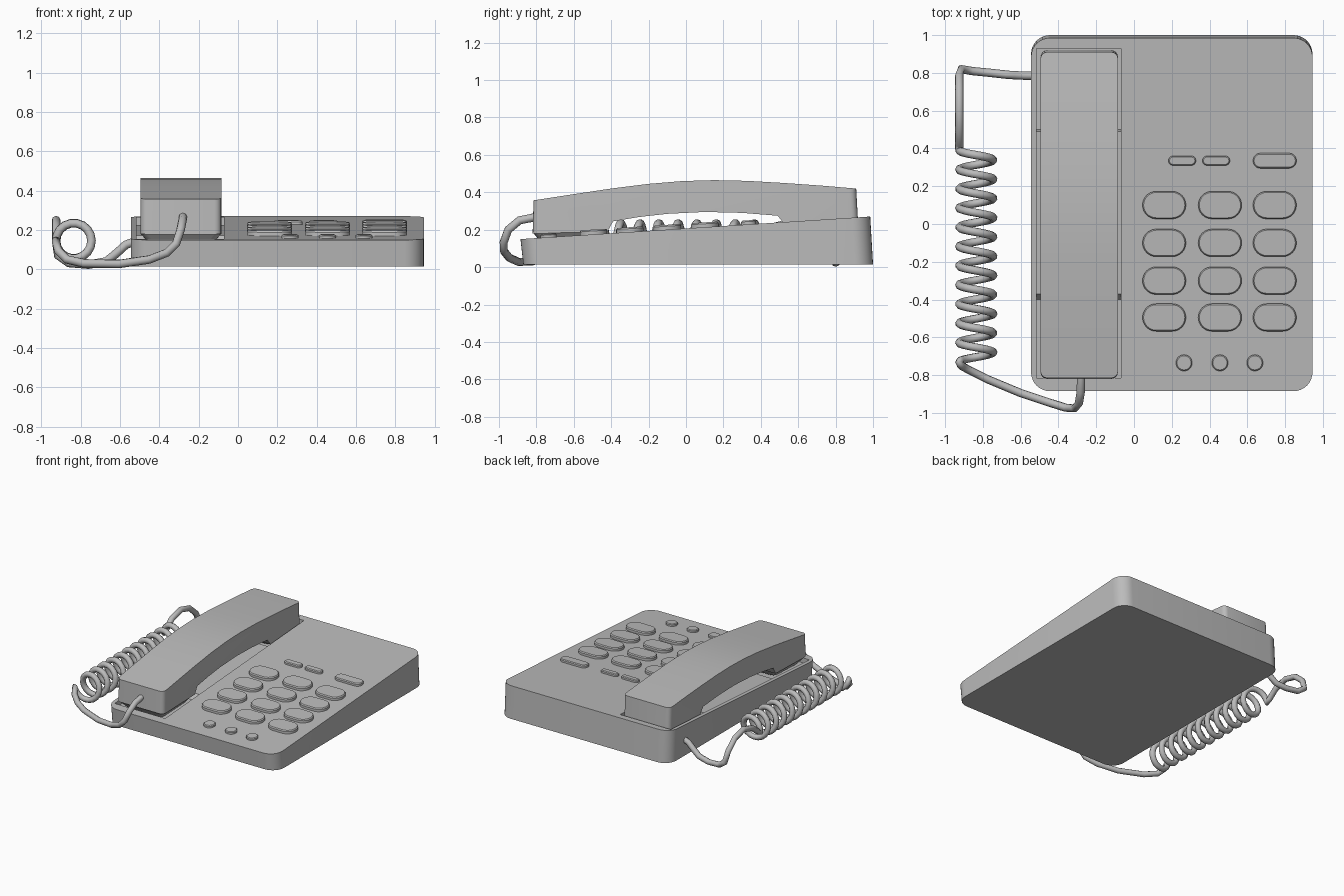
import bpy, bmesh
from math import sin, cos, pi, radians
from mathutils import Vector

if "Cube" in bpy.data.objects:
    bpy.data.objects.remove(bpy.data.objects["Cube"])

grey = bpy.data.materials.new("light grey plastic")
grey.use_nodes = True
grey.diffuse_color = (0.5, 0.5, 0.5, 1)
grey.node_tree.nodes["Principled BSDF"].inputs["Base Color"].default_value = grey.diffuse_color


def deck(y):
    """Height of the sloping top of the base."""
    return 0.15 + (y + 0.88) * 0.0645


def finish(name, bm, smooth=True):
    bmesh.ops.recalc_face_normals(bm, faces=bm.faces)
    mesh = bpy.data.meshes.new(name)
    bm.to_mesh(mesh)
    bm.free()
    mesh.materials.append(grey)
    ob = bpy.data.objects.new(name, mesh)
    bpy.context.collection.objects.link(ob)
    if smooth:
        bpy.ops.object.select_all(action='DESELECT')
        ob.select_set(True)
        bpy.context.view_layer.objects.active = ob
        bpy.ops.object.shade_smooth_by_angle(angle=radians(25))
    return ob


def rounded_rect(cx, cy, w, h, r, steps=8):
    pts = []
    for i, (sx, sy) in enumerate([(1, 1), (-1, 1), (-1, -1), (1, -1)]):
        for k in range(steps + 1):
            a = (i + k / steps) * pi / 2
            pts.append((cx + sx * (w / 2 - r) + r * cos(a),
                        cy + sy * (h / 2 - r) + r * sin(a)))
    return pts


def loft(name, rings):
    """Closed solid through rings with equal point counts."""
    bm = bmesh.new()
    loops = [[bm.verts.new(p) for p in ring] for ring in rings]
    n = len(loops[0])
    for lo, hi in zip(loops, loops[1:]):
        for i in range(n):
            j = (i + 1) % n
            bm.faces.new((lo[i], lo[j], hi[j], hi[i]))
    bm.faces.new(loops[0])
    bm.faces.new(loops[-1])
    bmesh.ops.remove_doubles(bm, verts=bm.verts, dist=0.0001)
    return finish(name, bm)


def side_profile(name, pts, x0, x1, round_ends=0):
    """Extrude a (y, z) profile across x, optionally rounding the upright end edges."""
    bm = bmesh.new()
    a = [bm.verts.new((x0, y, z)) for y, z in pts]
    face = bm.faces.new(a)
    new = bmesh.ops.extrude_face_region(bm, geom=[face])["geom"]
    bmesh.ops.translate(bm, vec=(x1 - x0, 0, 0),
                        verts=[v for v in new if isinstance(v, bmesh.types.BMVert)])
    if round_ends:
        ends = (min(p[0] for p in pts), max(p[0] for p in pts))
        edges = [e for e in bm.edges
                 if abs(e.verts[0].co.x - e.verts[1].co.x) < 0.001
                 and any(all(abs(v.co.y - y) < 0.015 for v in e.verts) for y in ends)]
        bmesh.ops.bevel(bm, geom=edges, offset=round_ends, segments=4,
                        profile=0.5, affect='EDGES')
    return finish(name, bm, smooth=round_ends > 0)


# Base with sloping top, leaning slightly forward
outline = rounded_rect(0.2, 0.065, 1.49, 1.87, 0.1)
base = loft("base", [[(x, y, 0.015) for x, y in outline],
                     [(x, y - 0.015, deck(y - 0.015)) for x, y in outline]])

# Handset cradle cut into the base
cradle = [(-0.815, 0.5), (-0.815, 0.115), (-0.4, 0.13), (-0.37, deck(-0.37) - 0.012),
          (0.49, deck(0.49) - 0.012), (0.5, 0.185), (0.93, 0.2), (0.93, 0.5)]
cutter = side_profile("cradle_cutter", cradle, -0.515, -0.07)
cutter.hide_render = True
bpy.ops.object.select_all(action='DESELECT')
base.select_set(True)
bpy.context.view_layer.objects.active = base
cut = base.modifiers.new("cradle", 'BOOLEAN')
cut.operation = 'DIFFERENCE'
cut.solver = 'EXACT'
cut.object = cutter
bpy.ops.object.modifier_apply(modifier=cut.name)
bpy.data.objects.remove(cutter)

# Handset: arched grip with two end blocks
handset = [(-0.82, 0.18), (-0.815, 0.357), (-0.6, 0.39), (-0.4, 0.42), (-0.2, 0.445),
           (-0.02, 0.46), (0.15, 0.465), (0.33, 0.461), (0.52, 0.45), (0.72, 0.436),
           (0.91, 0.42), (0.92, 0.24), (0.53, 0.225), (0.49, 0.275), (0.3, 0.29),
           (0.1, 0.295), (-0.1, 0.285), (-0.25, 0.268), (-0.39, 0.245), (-0.42, 0.19)]
side_profile("handset", handset, -0.495, -0.085, round_ends=0.035)


# Tapered mouthpiece and earpiece pads under the handset
def pad(name, y0, y1, z_top, z_low):
    rings = []
    for inset, z in ((0.04, z_low), (0.002, z_top), (0.002, z_top + 0.04)):
        ring = rounded_rect(-0.29, (y0 + y1) / 2, 0.41 - 2 * inset,
                            y1 - y0 - 2 * inset, 0.035, 4)
        rings.append([(x, y, z + 0.04 * (y - y0)) for x, y in ring])
    loft(name, rings)


pad("mouthpiece", -0.815, -0.42, 0.178, 0.13)
pad("earpiece", 0.53, 0.915, 0.225, 0.195)


# Keys follow the slope of the base
def key(name, x, y, w, h, rise):
    rings = []
    for inset, lift in ((0, -0.02), (0, rise * 0.7), (0.006, rise)):
        ring = rounded_rect(x, y, w - 2 * inset, h - 2 * inset, h / 2 - inset - 0.0005)
        rings.append([(px, py, deck(py) + lift) for px, py in ring])
    loft(name, rings)


columns = (0.16, 0.455, 0.745)
for r, y in enumerate((0.1, -0.1, -0.3, -0.495)):
    for c, x in enumerate(columns):
        key(f"number_key_{r}_{c}", x, y, 0.23, 0.146, 0.026)
for i, x in enumerate((0.265, 0.455, 0.64)):
    key(f"round_button_{i}", x, -0.735, 0.086, 0.086, 0.018)
for i, x in enumerate((0.255, 0.435)):
    key(f"small_button_{i}", x, 0.335, 0.146, 0.05, 0.02)
key("wide_button", 0.745, 0.335, 0.23, 0.08, 0.022)

# Coiled cord from the side of the base to the front of the handset
path = [(-0.5, 0.785, 0.15), (-0.57, 0.785, 0.125), (-0.62, 0.787, 0.08),
        (-0.67, 0.79, 0.04), (-0.76, 0.8, 0.024), (-0.86, 0.81, 0.032),
        (-0.915, 0.82, 0.07), (-0.925, 0.79, 0.15), (-0.925, 0.71, 0.22),
        (-0.925, 0.6, 0.25), (-0.925, 0.49, 0.22), (-0.925, 0.42, 0.165)]
turns, steps = 11, 18
for i in range(turns * steps + 1):
    a = pi - 2 * pi * i / steps
    path.append((-0.835 + 0.09 * cos(a), 0.39 - 1.12 * i / (turns * steps),
                 0.145 + 0.09 * sin(a)))
path += [(-0.915, -0.75, 0.095), (-0.87, -0.775, 0.05), (-0.78, -0.82, 0.03),
         (-0.6, -0.895, 0.028), (-0.45, -0.945, 0.05), (-0.36, -0.973, 0.085),
         (-0.315, -0.976, 0.13), (-0.292, -0.95, 0.2), (-0.282, -0.89, 0.25),
         (-0.28, -0.8, 0.268)]
curve = bpy.data.curves.new("cord", 'CURVE')
curve.dimensions = '3D'
curve.bevel_depth = 0.022
curve.bevel_resolution = 2
curve.use_fill_caps = True
spline = curve.splines.new('POLY')
spline.points.add(len(path) - 1)
for point, co in zip(spline.points, path):
    point.co = (*co, 1)
spline.use_smooth = True
curve.materials.append(grey)
bpy.context.collection.objects.link(bpy.data.objects.new("cord", curve))
